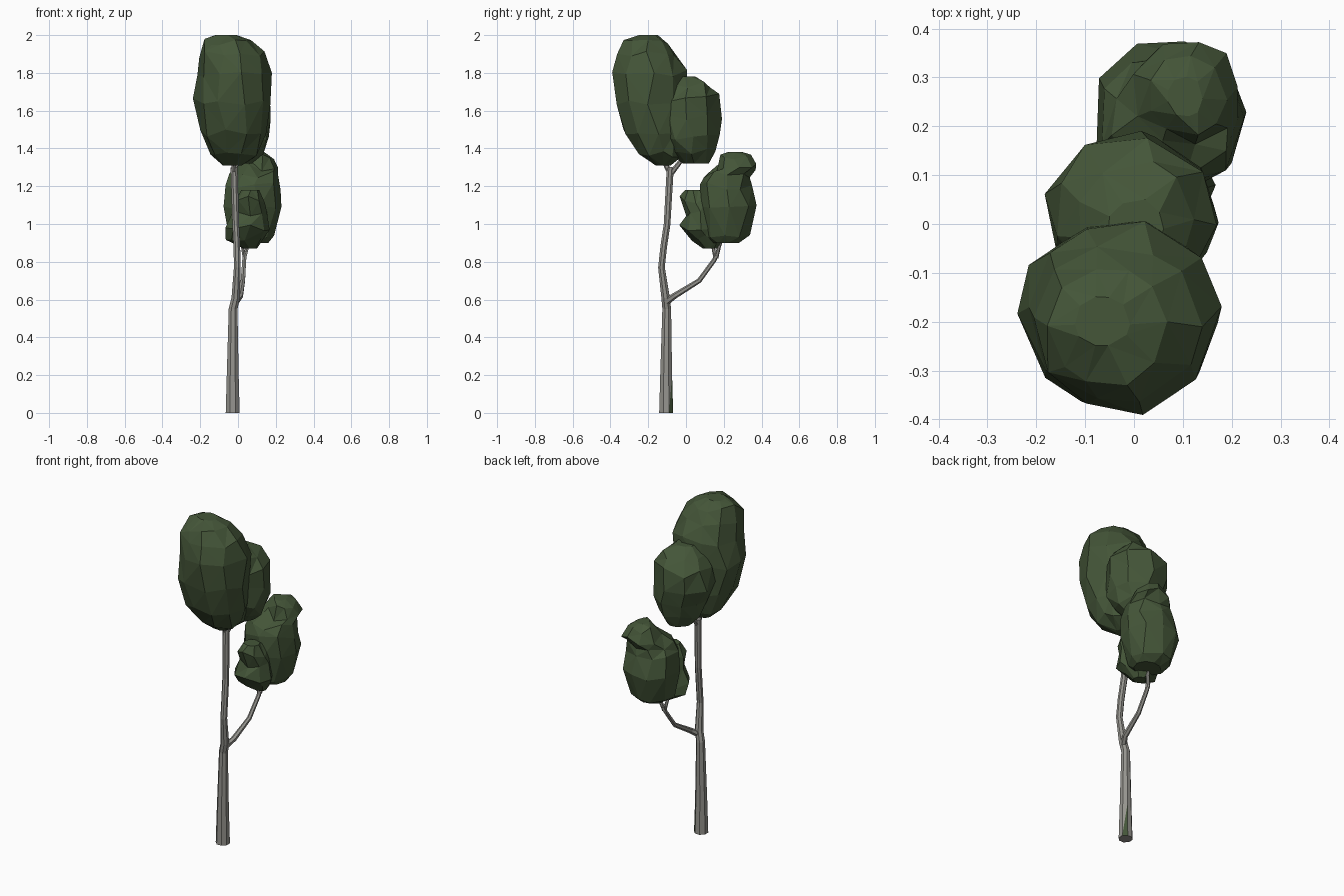
import bpy, bmesh, math, random
from mathutils import Vector

random.seed(7)


def material(name, rgb):
    m = bpy.data.materials.new(name)
    m.diffuse_color = (*rgb, 1)
    return m


BARK = material("grey bark", (0.30, 0.295, 0.27))
LEAF = material("dark green leaves", (0.058, 0.092, 0.040))


def loft(name, rings, mats):
    """Skin a list of equal-length vertex rings and cap both ends."""
    bm = bmesh.new()
    rows = [[bm.verts.new(p) for p in ring] for ring in rings]
    n = len(rows[0])
    for a, b in zip(rows, rows[1:]):
        for i in range(n):
            j = (i + 1) % n
            bm.faces.new((a[i], a[j], b[j], b[i]))
    bm.faces.new(rows[0][::-1])
    bm.faces.new(rows[-1])
    bmesh.ops.triangulate(bm, faces=bm.faces[:], quad_method='SHORT_EDGE')
    bmesh.ops.recalc_face_normals(bm, faces=bm.faces[:])
    me = bpy.data.meshes.new(name)
    bm.to_mesh(me)
    bm.free()
    for m in mats:
        me.materials.append(m)
    ob = bpy.data.objects.new(name, me)
    bpy.context.collection.objects.link(ob)
    return ob


def limb(name, path, sides=6, mats=(BARK,)):
    """Tapered tube through (x, y, z, radius) points."""
    pts = [Vector(p[:3]) for p in path]
    rings = []
    for k, p in enumerate(pts):
        t = (pts[min(k + 1, len(pts) - 1)] - pts[max(k - 1, 0)]).normalized()
        if k == 0 and p.z == 0:
            t = Vector((0, 0, 1))
        u = Vector((0, 1, 0)).cross(t).normalized()
        if abs(t.y) > 0.6:
            u = Vector((1, 0, 0))
        v = t.cross(u).normalized()
        r = path[k][3]
        rings.append([p + r * (math.cos(a) * u + math.sin(a) * v)
                      for a in (math.tau * (i + 0.5) / sides for i in range(sides))])
    return loft(name, rings, mats)


def clump(name, levels, sides=9, rough=0.05):
    """Faceted leaf mass from (z, xmin, xmax, ymin, ymax) levels."""
    rings = []
    for z, x0, x1, y0, y1 in levels:
        ring = []
        for i in range(sides):
            a = math.tau * (i + random.uniform(-0.2, 0.2)) / sides
            s = 1.03 + random.uniform(-rough, rough)
            ring.append(((x0 + x1) / 2 + s * math.cos(a) * (x1 - x0) / 2,
                         (y0 + y1) / 2 + s * math.sin(a) * (y1 - y0) / 2,
                         z + (random.uniform(-0.02, 0.02) if levels[0][0] < z < levels[-1][0] else 0)))
        rings.append(ring)
    return loft(name, rings, [LEAF])


# Trunk, with a sliver of moss at the foot on the right/back side
trunk = limb("trunk", [(-0.028, -0.105, 0, 0.040), (-0.028, -0.105, 0.2, 0.034),
                       (-0.026, -0.102, 0.55, 0.025), (-0.012, -0.108, 0.61, 0.024),
                       (-0.004, -0.130, 0.77, 0.019), (-0.006, -0.118, 0.88, 0.019),
                       (-0.012, -0.100, 1.00, 0.019), (-0.020, -0.085, 1.27, 0.020),
                       (-0.022, -0.082, 1.30, 0.020)], 8, (BARK, LEAF))
foot = [f for f in trunk.data.polygons if f.center.z < 0.1 and abs(f.normal.z) < 0.5]
moss = max(foot, key=lambda f: f.normal.dot(Vector((0.92, 0.39, 0))) - f.center.z)
moss.material_index = 1

# Crown fork
limb("crown_fork_front", [(-0.02, -0.085, 1.27, 0.015), (-0.025, -0.12, 1.34, 0.012),
                          (-0.03, -0.15, 1.42, 0.008)])
limb("crown_fork_back", [(-0.02, -0.085, 1.26, 0.015), (-0.01, -0.03, 1.33, 0.012),
                         (0.0, 0.02, 1.42, 0.008)])

# Side branch and its small fork
limb("side_branch", [(-0.015, -0.11, 0.585, 0.020), (0.012, -0.06, 0.62, 0.016),
                     (0.026, 0.07, 0.70, 0.013), (0.033, 0.15, 0.81, 0.012),
                     (0.036, 0.165, 0.85, 0.012)])
limb("side_fork_left", [(0.034, 0.155, 0.82, 0.010), (0.025, 0.145, 0.87, 0.009),
                        (0.02, 0.13, 0.95, 0.006)])
limb("side_fork_right", [(0.034, 0.16, 0.82, 0.011), (0.05, 0.175, 0.88, 0.010),
                         (0.06, 0.2, 0.95, 0.007)])

# Leaf masses
clump("crown_front", [(1.31, -0.08, 0.02, -0.16, -0.08), (1.37, -0.14, 0.11, -0.25, -0.02),
                      (1.48, -0.19, 0.15, -0.33, 0.0), (1.65, -0.235, 0.172, -0.375, 0.0),
                      (1.80, -0.215, 0.172, -0.383, 0.0), (1.90, -0.20, 0.14, -0.36, -0.05),
                      (1.96, -0.17, 0.06, -0.33, -0.09), (2.0, -0.12, -0.01, -0.25, -0.15)], 10, 0.04)
clump("crown_back", [(1.32, -0.06, 0.07, -0.02, 0.12), (1.38, -0.10, 0.13, -0.08, 0.155),
                     (1.46, -0.13, 0.165, -0.12, 0.175), (1.57, -0.175, 0.17, -0.14, 0.18),
                     (1.67, -0.165, 0.165, -0.14, 0.18), (1.74, -0.11, 0.12, -0.12, 0.125),
                     (1.78, -0.05, 0.06, -0.06, 0.05)])
clump("side_leaves", [(0.90, 0.0, 0.16, 0.14, 0.28), (0.94, -0.05, 0.19, 0.10, 0.33),
                      (1.08, -0.08, 0.225, 0.075, 0.375), (1.20, -0.07, 0.225, 0.075, 0.345),
                      (1.26, -0.045, 0.21, 0.095, 0.34), (1.30, 0.0, 0.215, 0.16, 0.375),
                      (1.35, 0.03, 0.19, 0.18, 0.345), (1.38, 0.07, 0.14, 0.22, 0.30)])
clump("side_leaves_small", [(0.87, 0.03, 0.10, 0.09, 0.16), (0.92, -0.06, 0.14, 0.03, 0.19),
                            (0.98, -0.06, 0.16, -0.03, 0.18), (1.06, -0.03, 0.15, 0.0, 0.17),
                            (1.13, -0.02, 0.14, -0.03, 0.15), (1.18, 0.02, 0.11, -0.005, 0.08)], 8)
